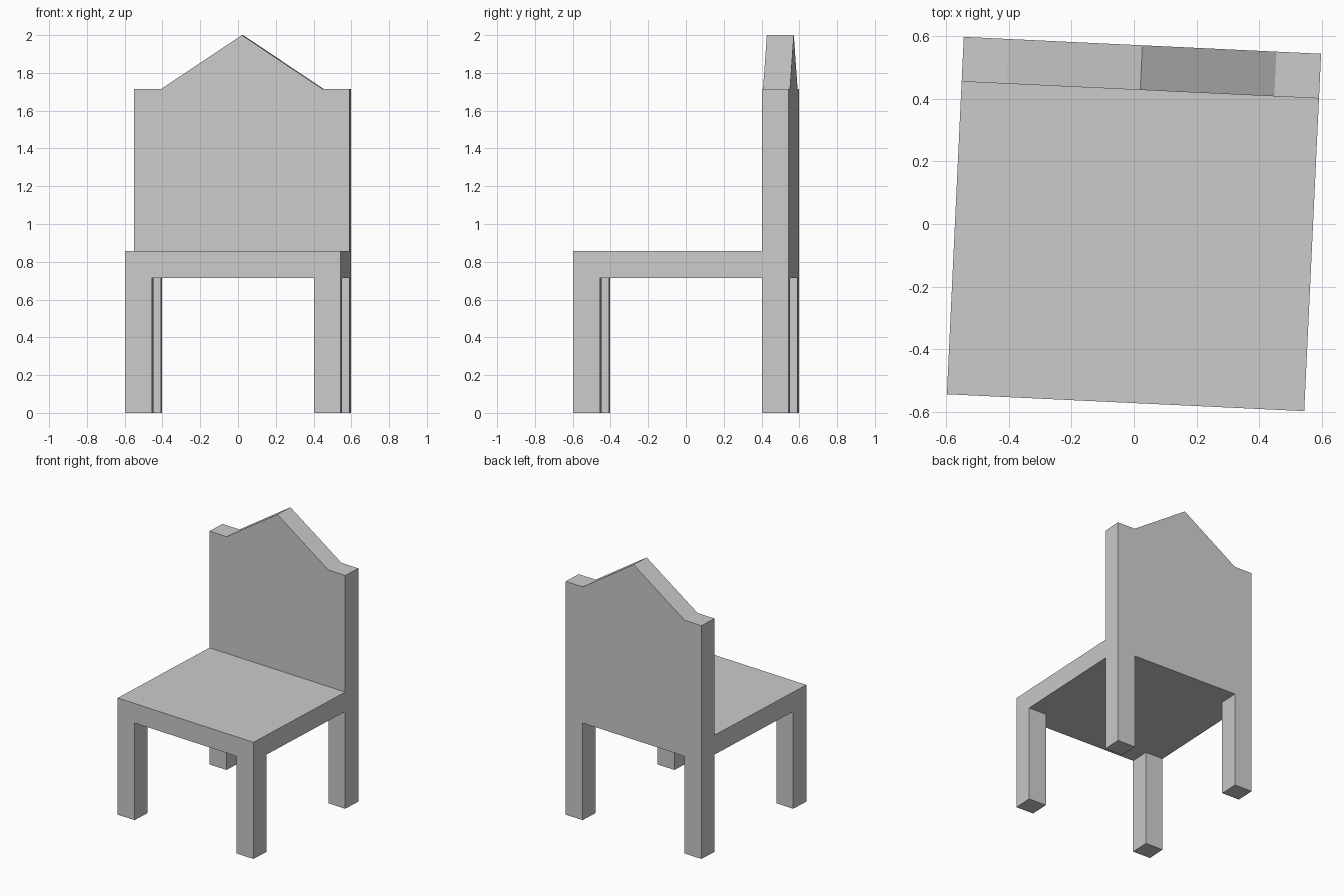
import bpy
import bmesh
import math
from mathutils import Matrix, Vector

if "Cube" in bpy.data.objects:
    bpy.data.objects.remove(bpy.data.objects["Cube"])

U = 1 / 7                                            # leg thickness is the design unit
TURN = Matrix.Rotation(math.radians(-2.7), 4, 'Z')   # chair stands slightly turned


def extrude_profile(name, profile, y0, y1):
    """Extrude an x/z outline (in units) from y0 back to y1."""
    bm = bmesh.new()
    face = bm.faces.new([bm.verts.new((x * U, y0 * U, z * U)) for x, z in profile])
    new = bmesh.ops.extrude_face_region(bm, geom=[face])["geom"]
    bmesh.ops.translate(bm, vec=Vector((0, (y1 - y0) * U, 0)),
                        verts=[v for v in new if isinstance(v, bmesh.types.BMVert)])
    bmesh.ops.recalc_face_normals(bm, faces=bm.faces[:])
    bm.transform(TURN)
    mesh = bpy.data.meshes.new(name)
    bm.to_mesh(mesh)
    bm.free()
    obj = bpy.data.objects.new(name, mesh)
    bpy.context.collection.objects.link(obj)
    return obj


def rect(x0, x1, z0, z1):
    return [(x0, z0), (x1, z0), (x1, z1), (x0, z1)]


# Back rest with gable top and rear legs in one outline
half = [(3, 0), (4, 0), (4, 12), (3, 12)]
right = [(3, 5)] + half
left = [(-x, z) for x, z in reversed(right)]
extrude_profile("back_and_rear_legs", right + [(0, 14)] + left, 3, 4)

# Seat slab
extrude_profile("seat", rect(-4, 4, 5, 6), -4, 3)

# Front legs
for side, x in (("left", -4), ("right", 3)):
    extrude_profile(f"front_leg_{side}", rect(x, x + 1, 0, 5), -4, -3)
